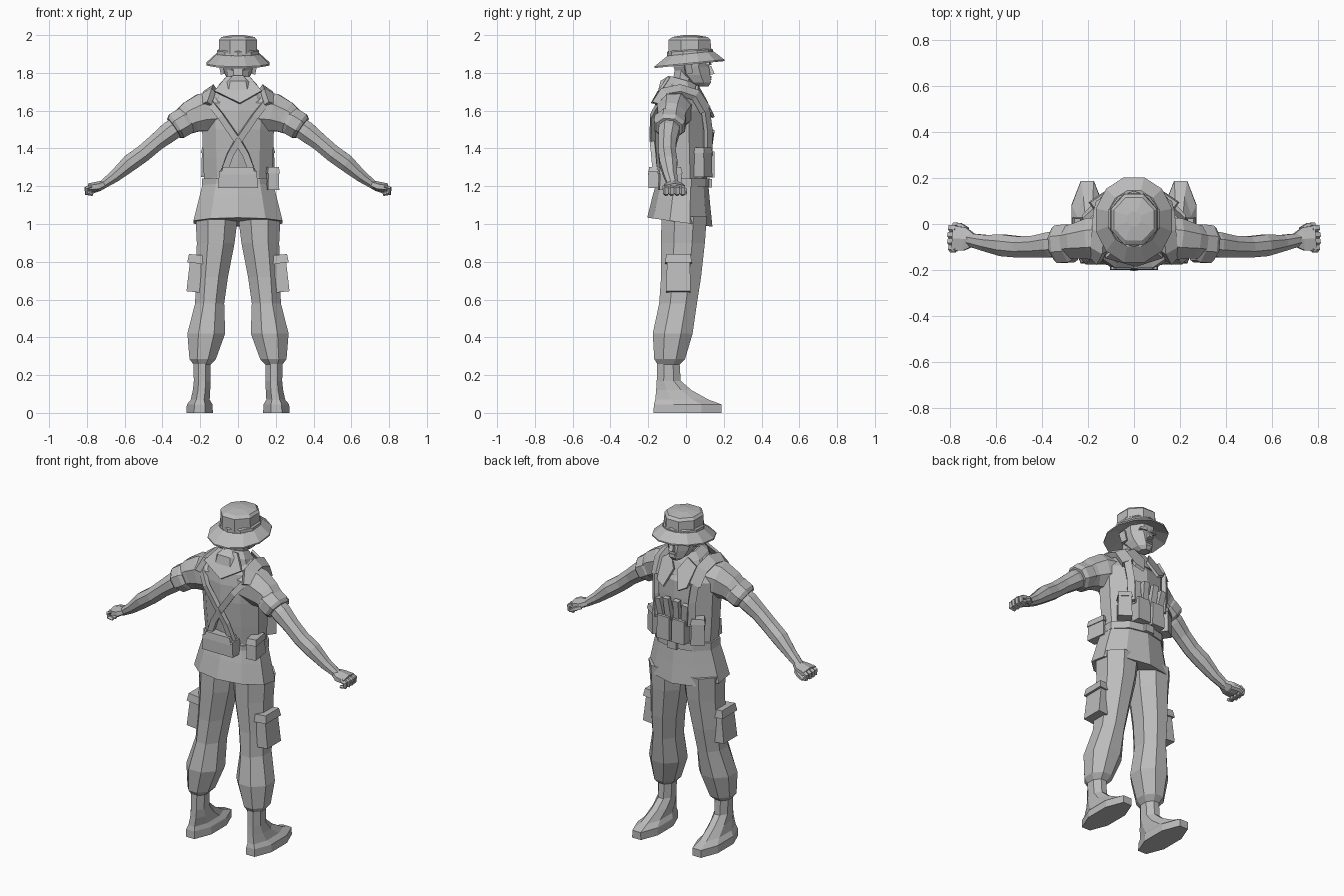
import bpy, bmesh, math
from mathutils import Vector, Matrix

GREY = bpy.data.materials.new("plain_grey")
GREY.diffuse_color = (0.5, 0.5, 0.5, 1)


def finish(name, bm, mirror=False):
    bmesh.ops.recalc_face_normals(bm, faces=bm.faces)
    me = bpy.data.meshes.new(name)
    bm.to_mesh(me)
    bm.free()
    me.materials.append(GREY)
    ob = bpy.data.objects.new(name, me)
    bpy.context.collection.objects.link(ob)
    if mirror:
        m = ob.modifiers.new("mirror", 'MIRROR')
        m.use_mirror_merge = False
    return ob


def skin(name, rings, mirror=False):
    """Bridge equal-sized point rings and cap both ends."""
    bm = bmesh.new()
    vs = [[bm.verts.new(p) for p in r] for r in rings]
    n = len(vs[0])
    for a, b in zip(vs, vs[1:]):
        for i in range(n):
            j = (i + 1) % n
            bm.faces.new((a[i], a[j], b[j], b[i]))
    bm.faces.new(vs[0])
    bm.faces.new(vs[-1])
    return finish(name, bm, mirror)


def unit_ring(n):
    pts = [(math.cos((2 * i + 1) * math.pi / n), math.sin((2 * i + 1) * math.pi / n)) for i in range(n)]
    mx, my = max(p[0] for p in pts), max(p[1] for p in pts)
    return [(x / mx, y / my) for x, y in pts]


def stack(name, rows, n=8, tilt=0.0, mirror=False):
    """Horizontal rings: (z, centre x, half width, back y, front y)."""
    rings = []
    for z, cx, rx, yb, yf in rows:
        rings.append([(cx + rx * u, (yb + yf) / 2 + (yf - yb) / 2 * v,
                       z + tilt * ((yb + yf) / 2 + (yf - yb) / 2 * v)) for u, v in unit_ring(n)])
    return skin(name, rings, mirror)


def tube(name, rows, n=6, mirror=True):
    """Limb through points: (x, y, z, radius along y, radius across)."""
    P = [Vector(r[:3]) for r in rows]
    rings = []
    for i, r in enumerate(rows):
        t = (P[min(i + 1, len(P) - 1)] - P[max(i - 1, 0)]).normalized()
        u = Vector((0, 1, 0))
        u = (u - t * u.dot(t)).normalized()
        v = t.cross(u)
        rings.append([P[i] + u * (a * r[3]) + v * (b * r[4]) for a, b in unit_ring(n)])
    return skin(name, rings, mirror)


def block(name, c, size, taper=1.0, rot=(0, 0, 0), mirror=False):
    """Box whose top is scaled by taper, rotated about its centre."""
    bm = bmesh.new()
    bmesh.ops.create_cube(bm, size=1)
    R = Matrix.Rotation(rot[2], 3, 'Z') @ Matrix.Rotation(rot[1], 3, 'Y') @ Matrix.Rotation(rot[0], 3, 'X')
    for v in bm.verts:
        k = taper if v.co.z > 0 else 1
        v.co = Vector(c) + R @ Vector((v.co.x * size[0] * k, v.co.y * size[1] * k, v.co.z * size[2]))
    return finish(name, bm, mirror)


def strap(name, pts, width=0.05, thick=0.016):
    """Flat band that follows points on the torso."""
    P = [Vector(p) for p in pts]
    rings = []
    for i, p in enumerate(P):
        t = (P[min(i + 1, len(P) - 1)] - P[max(i - 1, 0)]).normalized()
        o = p - Vector((0, -0.03, 1.5))
        w = t.cross(o).normalized() * width / 2
        o = w.cross(t).normalized() * thick
        if o.dot(p - Vector((0, -0.03, 1.5))) < 0:
            o = -o
        rings.append([p - w - o * .6, p + w - o * .6, p + w + o, p - w + o])
    return skin(name, rings, True)


def plate(name, pts, offset, mirror=False):
    """Thick polygon extruded by offset."""
    return skin(name, [pts, [Vector(p) + Vector(offset) for p in pts]], mirror)


# Boots and bloused trousers
stack("boot", [(0, .203, .07, -.172, .187), (.045, .203, .068, -.17, .187), (.07, .2, .05, -.163, .12),
               (.12, .193, .046, -.158, .03), (.17, .19, .044, -.155, -.028), (.28, .19, .046, -.152, -.035)],
      mirror=True)
stack("trouser_leg", [(.255, .19, .045, -.15, -.035), (.285, .187, .07, -.168, -.005), (.42, .168, .1, -.176, .035),
                      (.58, .15, .077, -.142, .058), (.72, .138, .085, -.132, .08), (.9, .118, .1, -.132, .1),
                      (1.04, .113, .112, -.13, .11)], mirror=True)
block("cargo_pocket", (.226, -.04, .735), (.075, .13, .19), .92, (0, -.1, 0), True)
block("cargo_flap", (.224, -.04, .815), (.085, .142, .045), .9, (0, -.1, 0), True)

# Jacket
stack("jacket_skirt", [(1.005, 0, .236, -.205, .14), (1.12, 0, .208, -.178, .128), (1.23, 0, .18, -.148, .118)],
      10, -.14)
stack("jacket_torso", [(1.2, 0, .178, -.14, .11), (1.35, 0, .185, -.158, .112), (1.5, 0, .19, -.172, .115),
                       (1.6, 0, .195, -.17, .112), (1.67, 0, .165, -.158, .07), (1.735, 0, .085, -.125, .03)], 10)
tube("sleeve", [(.1, -.055, 1.6, .09, .1), (.19, -.065, 1.59, .09, .1), (.25, -.075, 1.565, .075, .085),
                (.32, -.085, 1.52, .068, .062)], 8)
tube("sleeve_cuff", [(.265, -.082, 1.553, .075, .064), (.28, -.084, 1.545, .083, .074),
                     (.325, -.088, 1.518, .082, .073), (.34, -.09, 1.508, .07, .06)], 8)
stack("collar", [(1.655, 0, .125, -.15, .1), (1.72, 0, .1, -.135, .075), (1.76, 0, .068, -.09, .045)], 8, -.28)
plate("collar_back", [(-.062, -.085, 1.775), (.062, -.085, 1.775), (.125, -.135, 1.7), (.01, -.172, 1.635),
                      (-.125, -.135, 1.7)], (0, -.014, .006))
plate("collar_lapel", [(.055, .05, 1.73), (.115, .05, 1.69), (.1, .125, 1.585), (.05, .138, 1.56),
                       (.012, .09, 1.66)], (0, .014, .008), True)

# Bare arms and curled hands
tube("arm", [(.28, -.085, 1.545, .05, .05), (.36, -.09, 1.49, .055, .054), (.43, -.098, 1.435, .047, .046),
             (.5, -.1, 1.375, .046, .045), (.57, -.093, 1.325, .047, .045), (.65, -.082, 1.255, .035, .032),
             (.72, -.068, 1.205, .028, .022)], 8)
tube("palm", [(.7, -.07, 1.215, .028, .02), (.735, -.065, 1.2, .05, .026), (.79, -.062, 1.193, .055, .022)])
for i in range(4):
    y = -.106 + i * .029
    x = .004 * (1.5 - abs(i - 1.5))
    tube("finger_%d" % (i + 1), [(.775, y, 1.2, .014, .012), (.8 + x, y, 1.187, .014, .012),
                                 (.798 + x, y, 1.163, .013, .011), (.768, y, 1.157, .011, .009)], 5)
tube("thumb", [(.728, -.03, 1.19, .016, .014), (.76, -.008, 1.178, .014, .013), (.787, -.004, 1.163, .01, .009)], 5)

# Neck, head and face
stack("neck", [(1.68, 0, .06, -.085, .035), (1.75, 0, .056, -.07, .045), (1.82, 0, .058, -.06, .06)])
stack("head", [(1.728, 0, .026, .06, .118), (1.748, 0, .05, .0, .132), (1.79, 0, .068, -.045, .128),
               (1.83, 0, .078, -.065, .122), (1.87, 0, .084, -.075, .128), (1.94, 0, .08, -.07, .12)])
block("ear", (.083, .012, 1.825), (.02, .035, .06), 1.15, (.15, .15, .25), True)
block("nose", (0, .13, 1.813), (.032, .036, .045), .45, (.2, 0, 0))
block("brow", (.034, .12, 1.848), (.046, .02, .014), .8, (0, 0, -.25), True)
block("upper_lip", (0, .128, 1.779), (.044, .016, .01), .8)
block("lower_lip", (0, .127, 1.766), (.036, .016, .009), .9)

# Brimmed field hat
stack("hat_brim", [(1.868, 0, .1, -.08, .13), (1.842, 0, .166, -.168, .203), (1.85, 0, .166, -.168, .203),
                   (1.9, 0, .112, -.098, .145)], 12, .1)
stack("hat_band", [(1.88, 0, .113, -.1, .145), (1.915, 0, .111, -.1, .143), (1.922, 0, .103, -.092, .135)], 10, .05)
stack("hat_crown", [(1.9, 0, .102, -.092, .134), (1.975, 0, .1, -.092, .13), (1.99, 0, .088, -.072, .115),
                    (2.0, 0, .03, -.01, .055)], 8)

# Webbing: belt, crossed back straps, shoulder pads and front straps
stack("belt", [(1.195, 0, .19, -.158, .128), (1.24, 0, .19, -.158, .128)], 10)
strap("back_strap", [(.165, -.12, 1.665), (.09, -.172, 1.57), (0, -.174, 1.44), (-.04, -.168, 1.37),
                     (-.085, -.158, 1.25)], .034)
strap("shoulder_pad", [(.17, -.145, 1.63), (.152, -.11, 1.69), (.145, -.03, 1.705), (.14, .05, 1.68),
                       (.128, .1, 1.6)], .065, .02)
strap("front_strap", [(.13, .1, 1.61), (.12, .115, 1.5), (.115, .115, 1.36)], .042)

# Pouches
block("rear_pouch", (0, -.162, 1.235), (.21, .075, .09), .95)
block("rear_pouch_flap", (0, -.163, 1.282), (.185, .075, .04), .85)
block("side_pouch", (.18, -.085, 1.235), (.06, .12, .11), .92, (0, 0, .15))
block("side_pouch_flap", (.18, -.085, 1.285), (.066, .126, .035), .85, (0, 0, .15))
block("ammo_pouch", (.05, .122, 1.315), (.085, .06, .14), .95, (0, 0, 0), True)
block("outer_pouch", (.142, .088, 1.325), (.08, .07, .15), .92, (0, 0, -.6), True)
block("outer_pouch_flap", (.142, .088, 1.39), (.084, .074, .03), .85, (0, 0, -.6), True)
block("magazine_inner", (.03, .128, 1.43), (.04, .03, .14), .9, (-.15, .06, 0), True)
block("magazine_outer", (.083, .124, 1.42), (.04, .03, .13), .9, (-.15, .12, -.1), True)
block("belt_buckle", (0, .128, 1.217), (.06, .02, .045))
